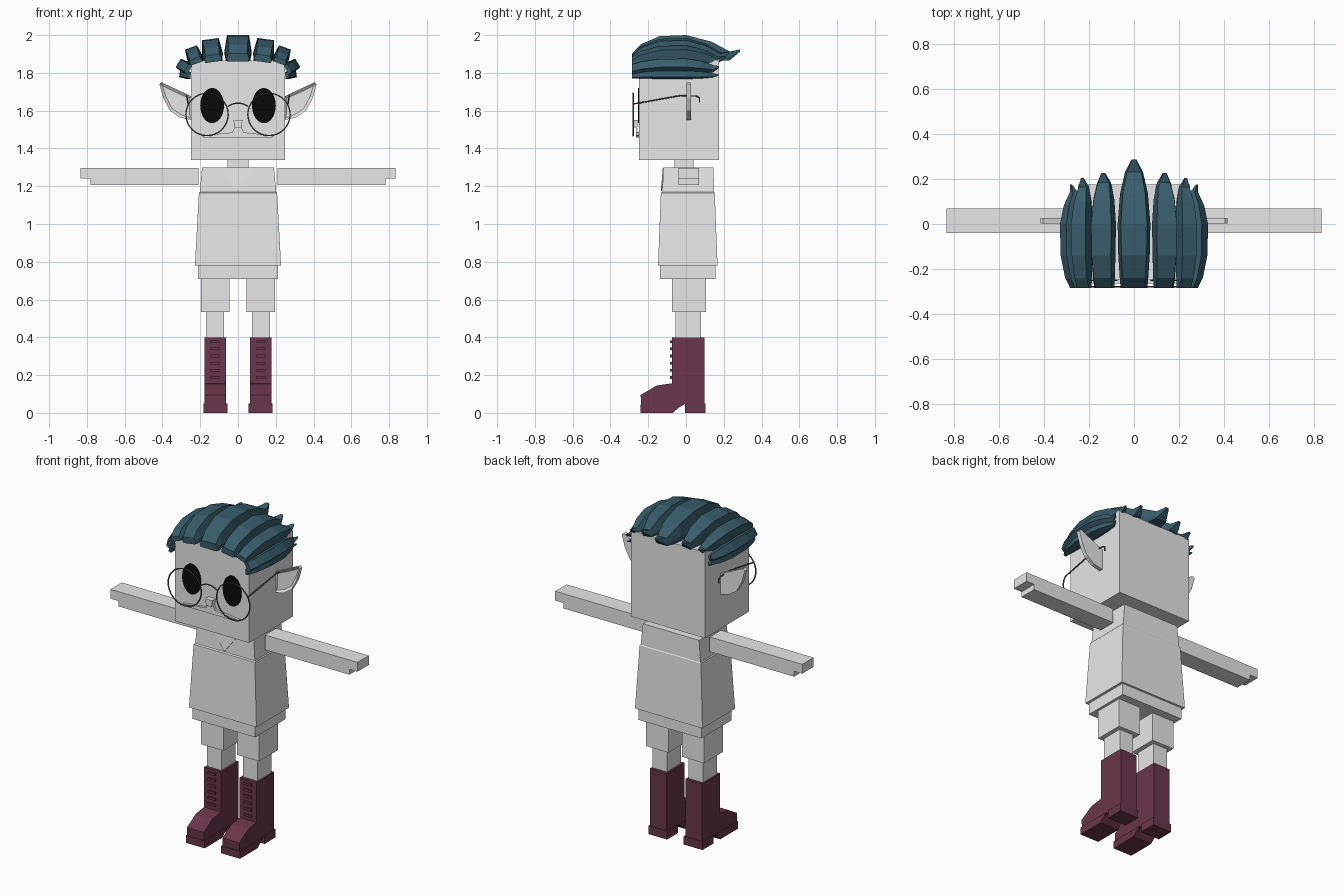
import bpy, bmesh
from math import sin, cos, pi, radians
from mathutils import Vector

cube = bpy.data.objects.get("Cube")
if cube:
    bpy.data.objects.remove(cube)


def material(name, rgb):
    m = bpy.data.materials.new(name)
    m.use_nodes = True
    m.diffuse_color = (*rgb, 1)
    m.node_tree.nodes["Principled BSDF"].inputs["Base Color"].default_value = (*rgb, 1)
    return m


GREY = material("light grey", (0.8, 0.8, 0.8))
BLACK = material("black", (0.003, 0.003, 0.003))
WIRE = material("dark grey", (0.1, 0.1, 0.1))
TEAL = material("teal", (0.04, 0.11, 0.15))
MAROON = material("maroon", (0.145, 0.037, 0.072))


def add_mesh(name, bm, mat):
    bmesh.ops.recalc_face_normals(bm, faces=bm.faces)
    me = bpy.data.meshes.new(name)
    bm.to_mesh(me)
    bm.free()
    me.materials.append(mat)
    ob = bpy.data.objects.new(name, me)
    bpy.context.collection.objects.link(ob)
    return ob


def loft(name, rings, mat, inset=None):
    """Skin a row of equal-sized rings and cap both ends."""
    bm = bmesh.new()
    vs = [[bm.verts.new(p) for p in ring] for ring in rings]
    n = len(vs[0])
    for a, b in zip(vs, vs[1:]):
        for i in range(n):
            j = (i + 1) % n
            bm.faces.new((a[i], a[j], b[j], b[i]))
    first = bm.faces.new(vs[0])
    bm.faces.new(vs[-1])
    if inset:
        bmesh.ops.recalc_face_normals(bm, faces=bm.faces)
        bmesh.ops.inset_region(bm, faces=[first], thickness=inset[0], depth=inset[1])
    return add_mesh(name, bm, mat)


def rect(x0, x1, y0, y1, z):
    return [(x0, y0, z), (x1, y0, z), (x1, y1, z), (x0, y1, z)]


def box(name, x, y, z, mat, s=1):
    return loft(name, [rect(s * x[0], s * x[1], *y, h) for h in z], mat)


def prism_y(name, outline, y, mat, s=1, inset=None):
    return loft(name, [[(s * px, d, pz) for px, pz in outline] for d in y], mat, inset)


def prism_x(name, outline, x, mat, s=1):
    return loft(name, [[(s * d, py, pz) for py, pz in outline] for d in x], mat)


def wire(name, points, cyclic=False):
    cu = bpy.data.curves.new(name, "CURVE")
    cu.dimensions = "3D"
    cu.bevel_depth = 0.004
    cu.bevel_resolution = 1
    cu.use_fill_caps = True
    sp = cu.splines.new("POLY")
    sp.points.add(len(points) - 1)
    for p, co in zip(sp.points, points):
        p.co = (*co, 1)
    sp.use_cyclic_u = cyclic
    cu.materials.append(WIRE)
    bpy.context.collection.objects.link(bpy.data.objects.new(name, cu))


def ellipse(cx, cz, rx, rz, n):
    return [(cx + rx * cos(2 * pi * i / n), cz + rz * sin(2 * pi * i / n)) for i in range(n)]


def hair_lock(name, x, z, tilt, half, height, tip):
    """A curved lock running front to back, leaning outward by tilt."""
    t = radians(tilt)
    across, up = Vector((cos(t), 0, -sin(t))), Vector((sin(t), 0, cos(t)))
    # station: y, underside, top, width
    stations = [(-0.285, 0, 0.3, 0.82), (-0.24, 0, 0.65, 0.87), (-0.14, 0, 0.96, 0.96),
                (0, 0, 1, 1), (0.135, 0, 0.75, 0.85), (0.23, 0.05, 0.38, 0.55),
                (0.285, 0.38, 0.46, 0.15)]
    section = [(-0.88, 0), (-1, 0.35), (-0.8, 1), (0.8, 1), (1, 0.35), (0.88, 0)]
    rings = []
    for y, lo, hi, w in stations:
        y = y if y < 0 else y * tip / 0.285
        base = Vector((x, y, z))
        rings.append([base + across * (u * w * half) + up * ((lo + (hi - lo) * v) * height)
                      for u, v in section])
    loft(name, rings, TEAL)


# Head, neck and torso
box("head", (-0.25, 0.25), (-0.25, 0.175), (1.34, 1.865), GREY)
box("neck", (-0.055, 0.055), (-0.06, 0.04), (1.28, 1.36), GREY)
loft("shirt", [rect(-w, w, f, b, z) for w, f, b, z in (
    (0.228, -0.148, 0.167, 0.78), (0.207, -0.133, 0.152, 1.165),
    (0.202, -0.125, 0.149, 1.17), (0.19, -0.12, 0.145, 1.3))], GREY)
loft("collar_v", [[(-0.09, y, 1.295), (0.09, y, 1.295), (0, y - 0.01, 1.175)]
                  for y in (-0.123, -0.117)], GREY)
box("waist", (-0.212, 0.212), (-0.137, 0.155), (0.71, 0.79), GREY)

# Nose and moustache
prism_y("nose", [(-0.024, 1.55), (0.024, 1.55), (0.018, 1.51), (-0.018, 1.51)],
        (-0.282, -0.25), GREY)
half_lip = [(0.015, 1.52), (0.03, 1.485), (0.19, 1.468), (0.18, 1.457)]
prism_y("moustache", half_lip + [(-x, z) for x, z in reversed(half_lip)],
        (-0.265, -0.249), GREY)

# Bridge of the glasses
wire("glasses_bridge", [(0.054 * i / 4, -0.28, 1.64 - 0.018 * (i / 4) ** 2)
                        for i in range(-4, 5)])

EAR = [(0.245, 1.55), (0.31, 1.565), (0.36, 1.6), (0.395, 1.665),
       (0.416, 1.74), (0.405, 1.75), (0.33, 1.715), (0.245, 1.675)]
ARM = [(0.209, 1.207), (0.78, 1.207), (0.78, 1.24), (0.835, 1.24),
       (0.835, 1.297), (0.209, 1.297)]
FOOT = [(-0.238, 0.03), (-0.24, 0.095), (-0.155, 0.145), (-0.07, 0.157),
        (0.05, 0.157), (0.05, 0.05), (0, 0.05), (-0.06, 0.015)]
SOLE = [(-0.242, 0), (-0.242, 0.045), (-0.02, 0.045), (-0.07, 0)]

for s, side in ((1, "left"), (-1, "right")):
    # Face details
    prism_y(side + "_eye", ellipse(0.137, 1.627, 0.063, 0.093, 32),
            (-0.254, -0.249), BLACK, s)
    prism_y(side + "_ear", EAR, (0.002, 0.026), GREY, s, (0.016, -0.012))
    wire(side + "_glasses_rim", [(s * x, -0.28, z) for x, z in
                                 ellipse(0.164, 1.58, 0.112, 0.112, 32)], True)
    wire(side + "_glasses_temple", [(s * 0.264, -0.28, 1.635), (s * 0.272, -0.03, 1.68),
                                    (s * 0.272, 0.055, 1.677), (s * 0.272, 0.072, 1.668),
                                    (s * 0.272, 0.072, 1.642)])
    # Arm and legs
    prism_y(side + "_arm", ARM, (-0.039, 0.07), GREY, s)
    box(side + "_shorts_leg", (0.046, 0.196), (-0.075, 0.105), (0.535, 0.74), GREY, s)
    box(side + "_leg", (0.074, 0.17), (-0.055, 0.08), (0.38, 0.56), GREY, s)
    # Boot
    box(side + "_boot_shaft", (0.063, 0.177), (-0.075, 0.097), (0.045, 0.4), MAROON, s)
    prism_x(side + "_boot_foot", FOOT, (0.063, 0.177), MAROON, s)
    prism_x(side + "_boot_sole", SOLE, (0.056, 0.183), MAROON, s)
    box(side + "_boot_heel", (0.056, 0.183), (-0.005, 0.102), (0, 0.05), MAROON, s)
    for i in range(6):
        z = 0.18 + i * 0.038
        box(f"{side}_lace_{i + 1}", (0.097, 0.146), (-0.084, -0.07), (z, z + 0.014), MAROON, s)
    # Side hair: x, z, tilt, half width, height, tip
    for i, (x, z, tilt, half, h, tip) in enumerate((
            (0.13, 1.858, 8, 0.056, 0.122, 0.228), (0.218, 1.85, 20, 0.042, 0.09, 0.205),
            (0.255, 1.815, 58, 0.033, 0.072, 0.175), (0.25, 1.786, 82, 0.021, 0.06, 0.172))):
        hair_lock(f"{side}_hair_lock_{i + 1}", s * x, z, s * tilt, half, h, tip)

hair_lock("centre_hair_lock", 0, 1.86, 0, 0.073, 0.14, 0.287)
